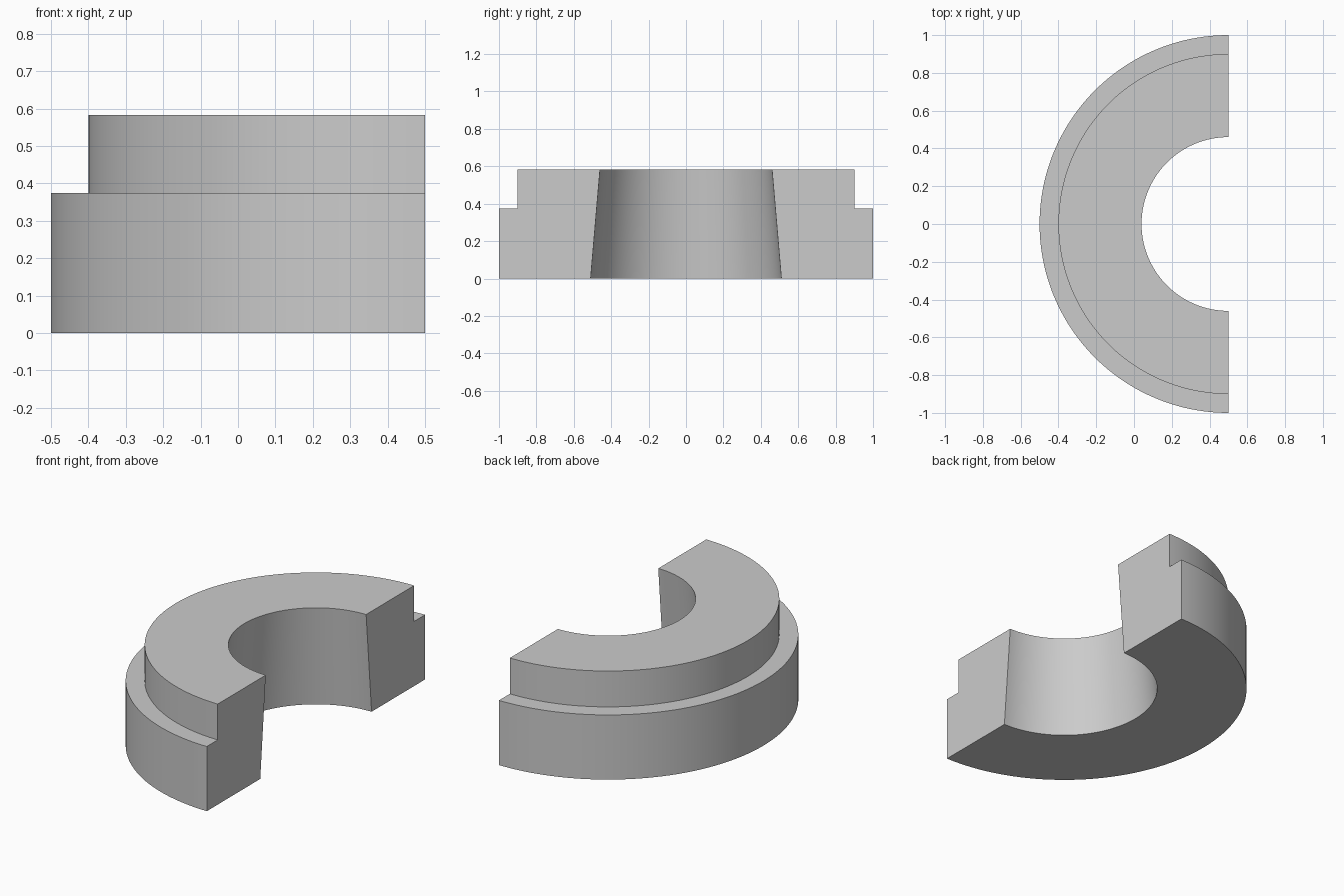
import bpy, bmesh, math

cube = bpy.data.objects.get("Cube")
if cube:
    bpy.data.objects.remove(cube, do_unlink=True)

# Plain grey material
grey = bpy.data.materials.new("light_grey")
grey.use_nodes = True
colour = (0.6, 0.6, 0.6, 1)
grey.diffuse_color = colour
grey.node_tree.nodes["Principled BSDF"].inputs["Base Color"].default_value = colour

# Stepped cross-section with a tapered bore: (radius, height)
AXIS_X = 0.5
SEGMENTS = 96
profile = [(0.51, 0), (1, 0), (1, 0.375), (0.9, 0.375), (0.9, 0.583), (0.46, 0.583)]

# Half revolution of the section, from the back cut face to the front one
bm = bmesh.new()
rings = []
for i in range(SEGMENTS + 1):
    a = math.pi / 2 + math.pi * i / SEGMENTS
    rings.append([bm.verts.new((AXIS_X + r * math.cos(a), r * math.sin(a), z))
                  for r, z in profile])
count = len(profile)
for a, b in zip(rings, rings[1:]):
    for j in range(count):
        k = (j + 1) % count
        bm.faces.new((a[j], a[k], b[k], b[j]))

# Flat cut faces
bm.faces.new(rings[0])
bm.faces.new(rings[-1])
bmesh.ops.recalc_face_normals(bm, faces=bm.faces)

mesh = bpy.data.meshes.new("half_collar")
bm.to_mesh(mesh)
bm.free()
mesh.materials.append(grey)
collar = bpy.data.objects.new("half_collar", mesh)
bpy.context.collection.objects.link(collar)

# Smooth curved walls, sharp edges
bpy.ops.object.select_all(action="DESELECT")
collar.select_set(True)
bpy.context.view_layer.objects.active = collar
bpy.ops.object.shade_smooth_by_angle(angle=math.radians(30))
